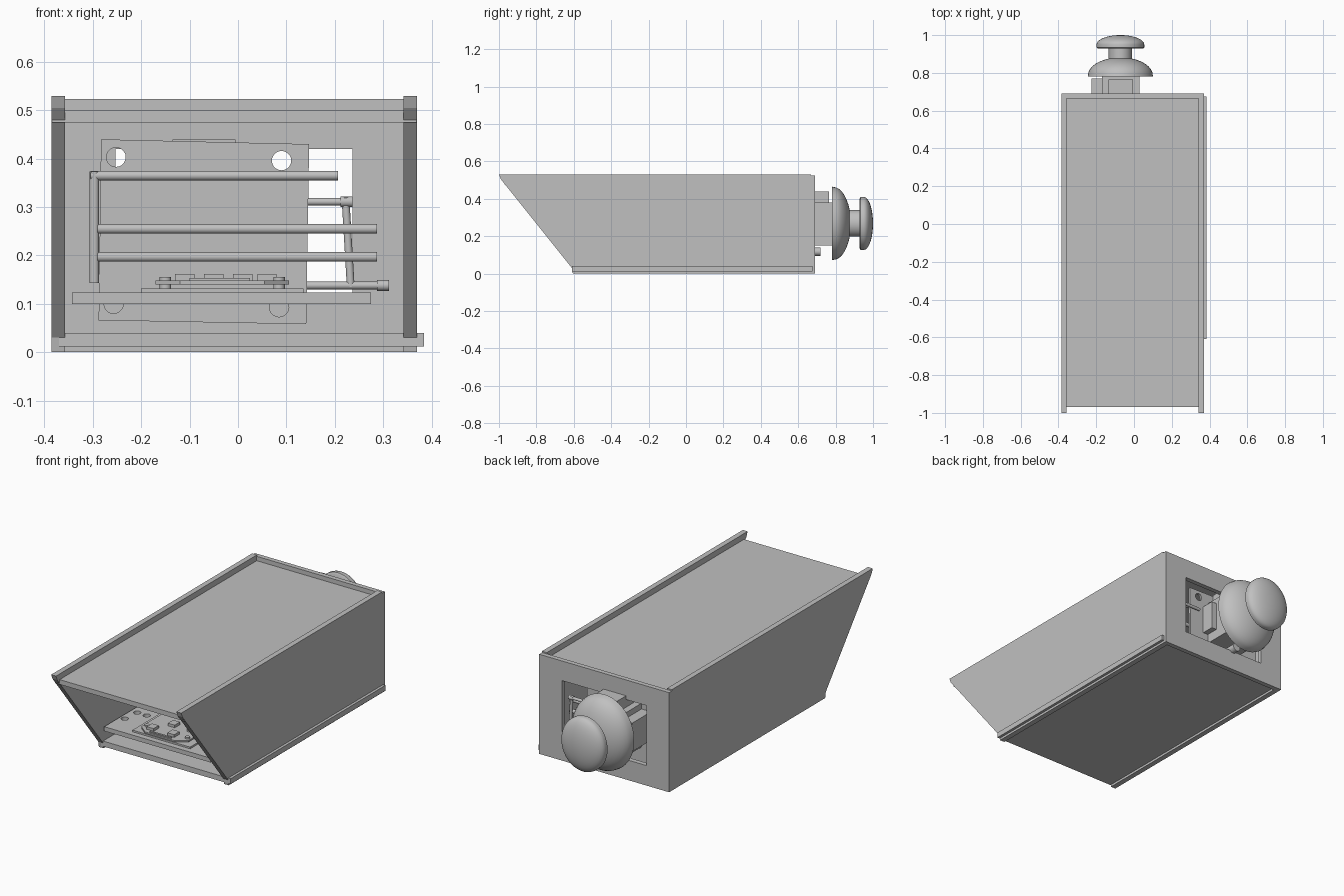
import bpy, bmesh, math
from mathutils import Vector

if "Cube" in bpy.data.objects:
    bpy.data.objects.remove(bpy.data.objects["Cube"])

grey = bpy.data.materials.new("light grey")
grey.use_nodes = True
COLOUR = (0.53, 0.53, 0.53, 1)
grey.diffuse_color = COLOUR
grey.node_tree.nodes["Principled BSDF"].inputs["Base Color"].default_value = COLOUR


def finish(name, bm, smooth=False):
    bmesh.ops.recalc_face_normals(bm, faces=bm.faces)
    mesh = bpy.data.meshes.new(name)
    bm.to_mesh(mesh)
    bm.free()
    mesh.materials.append(grey)
    obj = bpy.data.objects.new(name, mesh)
    bpy.context.collection.objects.link(obj)
    if smooth:
        bpy.ops.object.select_all(action="DESELECT")
        obj.select_set(True)
        bpy.context.view_layer.objects.active = obj
        bpy.ops.object.shade_smooth_by_angle(angle=math.radians(35))
    return obj


def box(name, x, y, z):
    bm = bmesh.new()
    bmesh.ops.create_cube(bm, size=1)
    for v in bm.verts:
        v.co = [(r[0] + r[1]) / 2 + c * (r[1] - r[0]) for c, r in zip(v.co, (x, y, z))]
    return finish(name, bm)


def prism(name, points, offset):
    bm = bmesh.new()
    face = bm.faces.new([bm.verts.new(p) for p in points])
    new = bmesh.ops.extrude_face_region(bm, geom=[face])["geom"]
    verts = [g for g in new if isinstance(g, bmesh.types.BMVert)]
    bmesh.ops.translate(bm, verts=verts, vec=offset)
    return finish(name, bm)


def rod(name, start, end, radius, sides=20):
    a, b = Vector(start), Vector(end)
    bm = bmesh.new()
    bmesh.ops.create_cone(bm, cap_ends=True, segments=sides, radius1=radius,
                          radius2=radius, depth=(b - a).length)
    bm.transform((b - a).to_track_quat("Z", "Y").to_matrix().to_4x4())
    bmesh.ops.translate(bm, verts=bm.verts, vec=(a + b) / 2)
    return finish(name, bm, True)


def cut(obj, cutters):
    for cutter in cutters:
        mod = obj.modifiers.new("opening", "BOOLEAN")
        mod.operation = "DIFFERENCE"
        mod.solver = "EXACT"
        mod.object = cutter
        cutter.hide_render = True
        cutter.hide_viewport = True


def lathe(name, profile, centre, x_scale, steps=48):
    # profile holds (radius, y) pairs turned about the y axis
    bm = bmesh.new()
    verts = [bm.verts.new((r, y, 0)) for r, y in profile]
    edges = [bm.edges.new(pair) for pair in zip(verts, verts[1:])]
    bmesh.ops.spin(bm, geom=verts + edges, cent=(0, 0, 0), axis=(0, 1, 0),
                   angle=math.tau, steps=steps)
    bmesh.ops.remove_doubles(bm, verts=bm.verts, dist=0.0005)
    for v in bm.verts:
        v.co = (centre[0] + v.co.x * x_scale, v.co.y, centre[1] + v.co.z)
    return finish(name, bm, True)


# Cabinet: side walls with sloping fronts, top, floor and back
for name, x in (("right_wall", -0.385), ("left_wall", 0.342)):
    outline = [(-1, 0.53), (-0.99, 0.505), (-0.61, 0.03), (-0.605, 0),
               (0.667, 0), (0.667, 0.53)]
    prism(name, [(x, y, z) for y, z in outline], (0.028, 0, 0))
box("top_panel", (-0.384, 0.369), (-0.97, 0.667), (0.475, 0.5))
box("floor_panel", (-0.37, 0.384), (-0.61, 0.675), (0.012, 0.04))
back = box("back_panel", (-0.385, 0.37), (0.665, 0.69), (0, 0.523))
cut(back, [box("back_cutter", (-0.253, 0.237), (0.6, 0.75), (0.105, 0.42))])

# Shelf with mounting holes
shelf = box("shelf", (-0.343, 0.275), (-0.62, 0.1), (0.1, 0.123))
cut(shelf, [rod("shelf_hole_cutter", (x, y, 0.05), (x, y, 0.2), 0.018)
            for x, y in ((-0.315, -0.49), (-0.306, -0.4), (-0.25, -0.4))])

# Circuit board and its components
box("circuit_base", (-0.2, 0.135), (-0.59, -0.2), (0.123, 0.132))
board = [(-0.17, -0.56), (-0.12, -0.6), (0.055, -0.6), (0.105, -0.56),
         (0.105, -0.25), (0.055, -0.21), (-0.12, -0.21), (-0.17, -0.25)]
prism("circuit_board", [(x, y, 0.14) for x, y in board], (0, 0, 0.008))
for x in (-0.15, 0.085):
    for y in (-0.54, -0.27):
        rod("board_post", (x, y, 0.13), (x, y, 0.155), 0.012, 12)
for i, x in enumerate((-0.11, -0.05, 0.01, 0.06)):
    for j, y in enumerate((-0.55, -0.46, -0.36, -0.28)):
        if (i + j) % 2 == 0:
            box("chip", (x - 0.02, x + 0.02), (y - 0.022, y + 0.022), (0.148, 0.162))
box("pin_header", (-0.1, 0.025), (-0.592, -0.582), (0.148, 0.153))

# Mounting plate behind the opening, turned slightly
corners = [(-0.283, 0.44), (0.147, 0.43), (0.141, 0.058), (-0.288, 0.066)]
plate = prism("mounting_plate", [(x, 0.6, z) for x, z in corners], (0, 0.012, 0))
cut(plate, [rod("plate_hole_cutter", (x, 0.5, z), (x, 0.65, z), 0.02)
            for x, z in ((-0.252, 0.403), (0.09, 0.396), (-0.257, 0.1), (0.085, 0.093))])

# Rods in front of the plate
for x0, x1, z in ((-0.305, 0.207, 0.365), (-0.29, 0.287, 0.255), (-0.29, 0.287, 0.197)):
    rod("cross_rod", (x0, 0.55, z), (x1, 0.55, z), 0.01)
rod("upright_rod", (-0.297, 0.55, 0.143), (-0.297, 0.55, 0.373), 0.01)

# Lever linkage beside the plate
for x1, z in ((0.237, 0.311), (0.312, 0.138)):
    rod("link_rod", (0.1, 0.63, z), (x1, 0.63, z), 0.008)
    rod("link_tip", (x1 - 0.025, 0.63, z), (x1, 0.63, z), 0.011)
rod("link_arm", (0.222, 0.63, 0.32), (0.233, 0.63, 0.135), 0.008)

# Control body passing through the back
box("control_body", (-0.17, 0.03), (0.61, 0.785), (0.15, 0.38))
box("control_switch_top", (-0.135, -0.005), (0.61, 0.765), (0.37, 0.44))
box("control_switch_side", (-0.225, -0.165), (0.61, 0.77), (0.2, 0.35))
box("control_switch_left", (0.02, 0.06), (0.61, 0.68), (0.2, 0.35))
rod("control_peg", (-0.07, 0.61, 0.117), (-0.07, 0.72, 0.117), 0.022)

# Dome, stem and knob
CENTRE = (-0.072, 0.268)
arc = [math.radians(a) for a in range(0, 91, 10)]
dome = [(0, 0.78), (0.197, 0.78)] + [
    (0.195 * math.cos(a), 0.787 + 0.095 * math.sin(a)) for a in arc]
lathe("dome", dome, CENTRE, 0.88)
lathe("stem", [(0, 0.84), (0.071, 0.84), (0.071, 0.935), (0, 0.935)], CENTRE, 0.88)
knob = [(0, 0.928), (0.133, 0.928), (0.142, 0.934)] + [
    (0.142 * math.cos(a), 0.95 + 0.05 * math.sin(a)) for a in arc]
lathe("knob", knob, CENTRE, 0.89)
